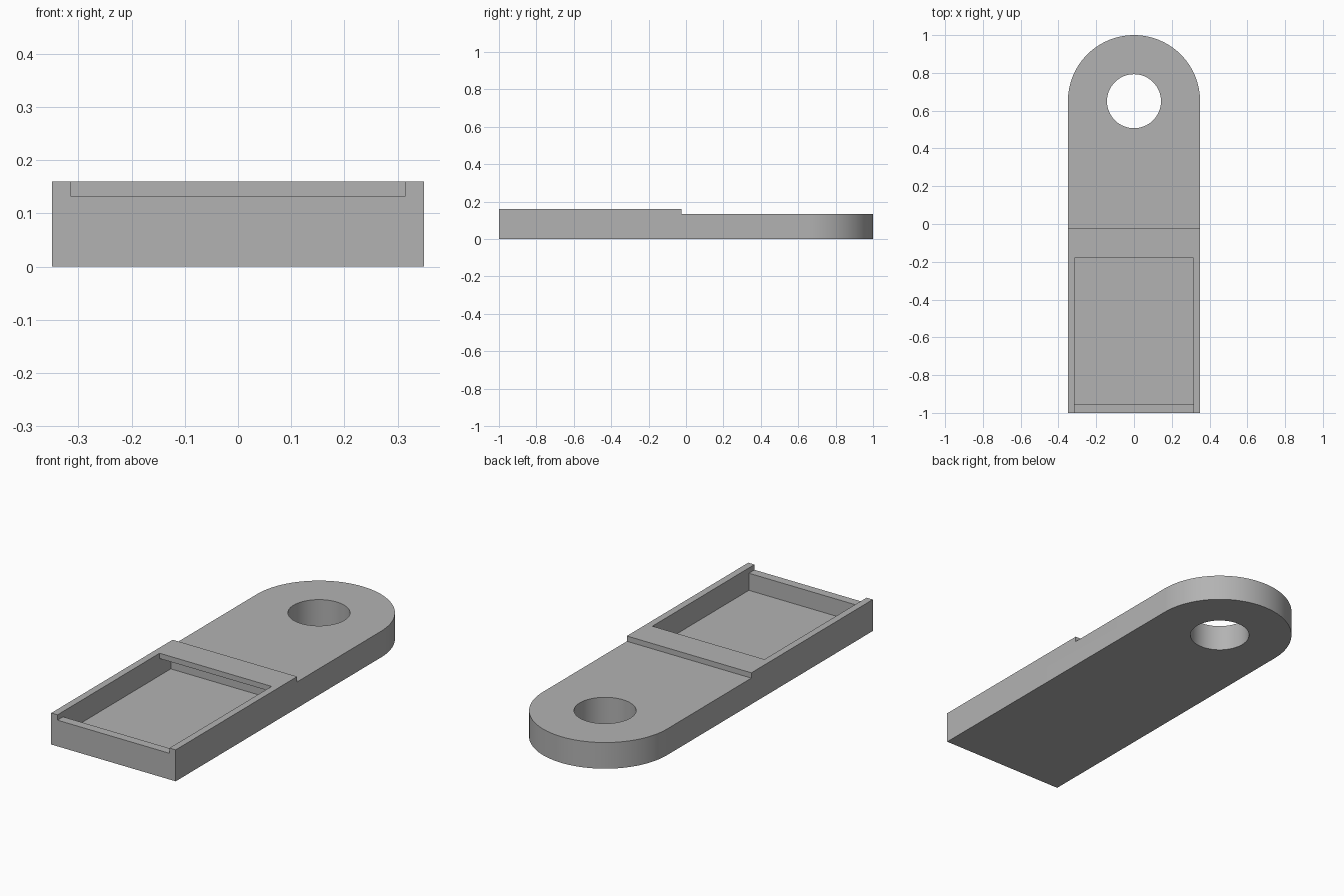
import bpy, bmesh, math
from mathutils import Vector

if "Cube" in bpy.data.objects:
    bpy.data.objects.remove(bpy.data.objects["Cube"], do_unlink=True)

HALF_W = 0.35      # half width of the tag, and radius of its round end
EYE_Y = 0.65       # centre of the round end and its hole
DECK = 0.133       # height of the tongue and of the cover ledge
TOP = 0.16         # height of the raised box

gray = bpy.data.materials.new("plain_gray")
gray.use_nodes = True
color = (0.45, 0.45, 0.45, 1)
gray.diffuse_color = color
gray.node_tree.nodes["Principled BSDF"].inputs["Base Color"].default_value = color


def prism(name, points, direction):
    """Extrude a closed outline of 3D points along a direction."""
    bm = bmesh.new()
    face = bm.faces.new([bm.verts.new(p) for p in points])
    grown = bmesh.ops.extrude_face_region(bm, geom=[face])["geom"]
    bmesh.ops.translate(bm, vec=Vector(direction),
                        verts=[v for v in grown if isinstance(v, bmesh.types.BMVert)])
    bmesh.ops.recalc_face_normals(bm, faces=bm.faces)
    mesh = bpy.data.meshes.new(name)
    bm.to_mesh(mesh)
    bm.free()
    mesh.materials.append(gray)
    obj = bpy.data.objects.new(name, mesh)
    bpy.context.collection.objects.link(obj)
    return obj


def arc(radius, z, steps, sweep):
    return [(radius * math.cos(sweep * i / steps),
             EYE_Y + radius * math.sin(sweep * i / steps), z)
            for i in range(steps + 1)]


def side_prism(name, profile, half):
    """Extrude a (y, z) profile across the width."""
    return prism(name, [(-half, y, z) for y, z in profile], (2 * half, 0, 0))


# Tag body with a rounded end
outline = [(-HALF_W, -1, 0), (HALF_W, -1, 0)] + arc(HALF_W, 0, 48, math.pi)
body = prism("tag_body", outline, (0, 0, TOP))

# Step down to the tongue
step_cutter = side_prism("step_cutter", [(-0.025, DECK), (1.2, DECK), (1.2, 0.3), (-0.025, 0.3)], 0.5)

# Round hole through the tongue
hole_cutter = prism("hole_cutter", arc(0.143, -0.1, 64, math.tau)[:-1], (0, 0, 0.5))

# Pocket with an open front ledge and an undercut below the rear lip
pocket_cutter = side_prism("pocket_cutter", [
    (-1.1, DECK), (-0.955, DECK), (-0.955, 0.046), (-0.09, 0.046),
    (-0.09, DECK), (-0.18, DECK), (-0.18, 0.3), (-1.1, 0.3)], 0.315)

# Carve the body
bpy.context.view_layer.objects.active = body
for cutter in (step_cutter, hole_cutter, pocket_cutter):
    cut = body.modifiers.new(cutter.name, "BOOLEAN")
    cut.operation = "DIFFERENCE"
    cut.solver = "EXACT"
    cut.object = cutter
    bpy.ops.object.modifier_apply(modifier=cut.name)
    bpy.data.objects.remove(cutter, do_unlink=True)

# Smooth the curved walls, keep edges sharp
bpy.ops.object.select_all(action="DESELECT")
body.select_set(True)
bpy.ops.object.shade_smooth_by_angle(angle=math.radians(30))
